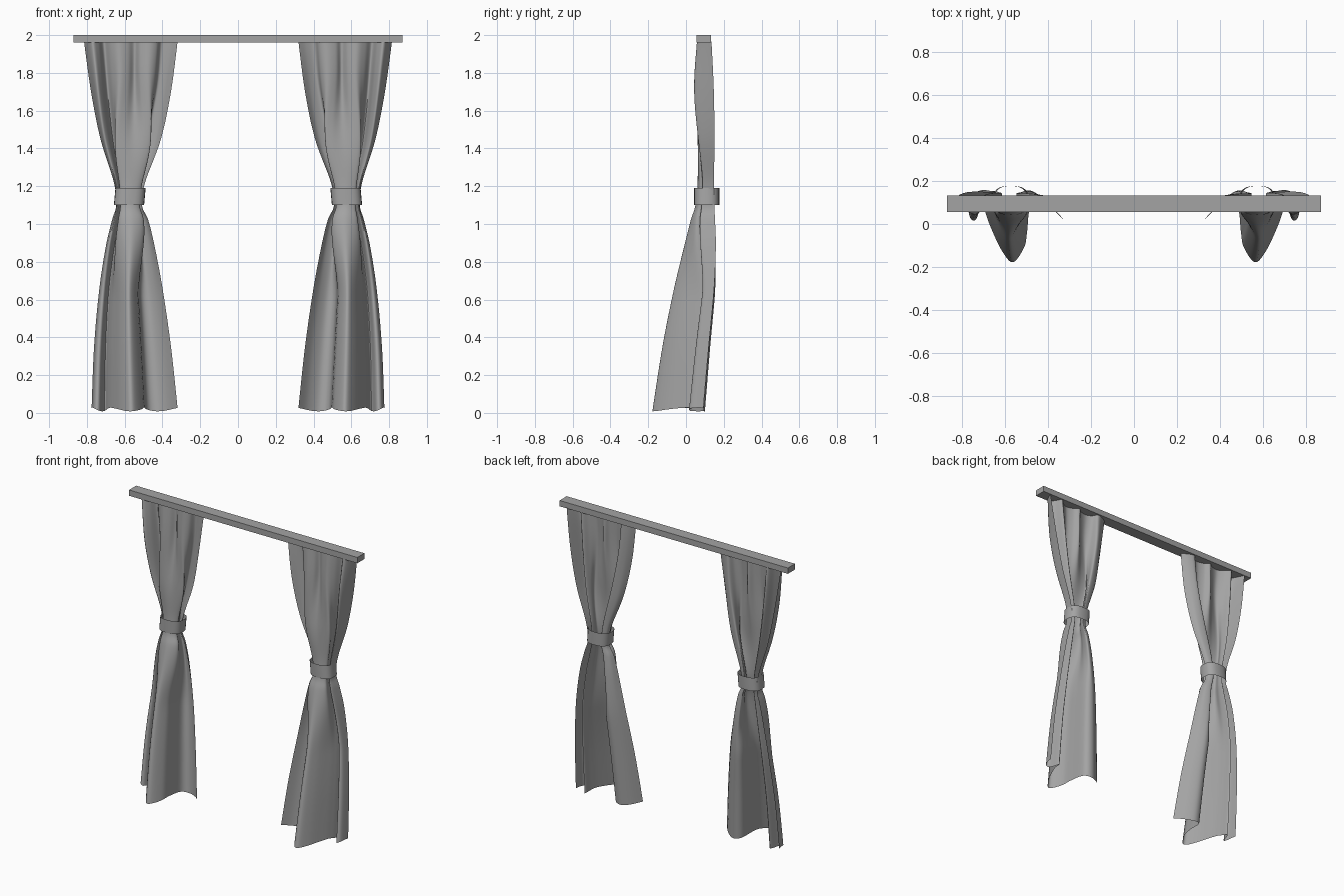
import bpy, bmesh, math
from mathutils import Vector

if "Cube" in bpy.data.objects:
    bpy.data.objects.remove(bpy.data.objects["Cube"], do_unlink=True)


def flat_material(name, value):
    mat = bpy.data.materials.new(name)
    mat.use_nodes = True
    color = (value, value, value, 1)
    mat.diffuse_color = color
    mat.node_tree.nodes["Principled BSDF"].inputs["Base Color"].default_value = color
    return mat


gray = flat_material("neutral gray", 0.37)


def make_object(name, bm, smooth_angle=None):
    mesh = bpy.data.meshes.new(name)
    bm.to_mesh(mesh)
    bm.free()
    mesh.materials.append(gray)
    obj = bpy.data.objects.new(name, mesh)
    bpy.context.collection.objects.link(obj)
    if smooth_angle:
        bpy.ops.object.select_all(action="DESELECT")
        obj.select_set(True)
        bpy.context.view_layer.objects.active = obj
        bpy.ops.object.shade_smooth_by_angle(angle=math.radians(smooth_angle))
    return obj


def spline(points, t):
    """Catmull-Rom through the points, t from 0 to 1."""
    pts = [Vector(p) for p in points]
    n = len(pts) - 1
    i = min(int(t * n), n - 1)
    f = t * n - i
    a, b, c, d = pts[max(i - 1, 0)], pts[i], pts[i + 1], pts[min(i + 2, n)]
    return b + 0.5 * f * (c - a + f * (2 * a - 5 * b + 4 * c - d + f * (3 * (b - c) + d - a)))


# Fold outlines across the cloth, inner edge to outer edge, in unit width and depth
TOP = [(0, .35), (.08, .7), (.17, .85), (.22, .4), (.3, .2), (.4, .35), (.46, .65),
       (.53, .35), (.63, .2), (.72, .5), (.79, .9), (.85, .3), (.92, 0), (1, 1)]
WAIST = [(0, .55), (.08, .8), (.28, .88), (.2, .5), (.08, .25), (.2, .08), (.45, 0),
         (.68, .05), (.84, .2), (.76, .6), (.8, .9), (.88, .4), (.96, .35), (1, .95)]
HEM = [(0, .68), (.11, .88), (.25, 1), (.36, .9), (.39, .5), (.42, .25), (.535, 0),
       (.65, .2), (.76, .58), (.81, .8), (.85, .98), (.91, .72), (.97, .74), (1, .97)]

# Height, inner x, outer x, front y, back y
PROFILE = [(1.965, .32, .815, .06, .135), (1.7, .355, .778, .042, .148),
           (1.45, .408, .728, .045, .154), (1.22, .492, .657, .06, .153),
           (1.1, .508, .645, .05, .155), (1.02, .475, .667, .025, .16),
           (.88, .441, .7, -.01, .165), (.65, .398, .735, -.065, .155),
           (.35, .355, .762, -.125, .128), (.018, .32, .775, -.178, .1)]
ROWS, COLS = 72, 78


def ease(t):
    t = max(0, min(1, t))
    return t * t * (3 - 2 * t)


def curtain(name, side):
    bm = bmesh.new()
    rows = []
    for r in range(ROWS + 1):
        z, x0, x1, y0, y1 = spline(PROFILE, r / ROWS)
        row = []
        for c in range(COLS + 1):
            t = c / COLS
            top, waist, hem = (spline(s, t) for s in (TOP, WAIST, HEM))
            if z > 1.15:
                uv = waist.lerp(top, ease((z - 1.15) / .7))
            else:
                uv = waist.lerp(hem, ease((1.15 - z) / .55))
            wave = .01 * math.sin(t * 19 + 2) * max(0, 1 - z / .4)
            row.append(bm.verts.new((side * (x0 + uv.x * (x1 - x0)),
                                     y0 + uv.y * (y1 - y0), z + wave)))
        rows.append(row)
    for a, b in zip(rows, rows[1:]):
        for c in range(COLS):
            quad = (a[c], b[c], b[c + 1], a[c + 1])
            bm.faces.new(quad if side > 0 else quad[::-1])
    return make_object(name, bm, 60)


def tie_band(name, side):
    """Open loop of cloth around the gathered waist."""
    bm = bmesh.new()
    n = 24
    rings = []
    for z, shift in ((1.1, .004), (1.145, 0), (1.19, -.004)):
        ring = []
        for i in range(n):
            a = math.tau * i / n
            ca, sa = math.cos(a), math.sin(a)
            x = .573 + shift + .08 * math.copysign(abs(ca) ** .75, ca)
            y = .11 + .067 * math.copysign(abs(sa) ** .75, sa)
            ring.append(bm.verts.new((side * x, y, z)))
        rings.append(ring)
    for a, b in zip(rings, rings[1:]):
        for i in range(n):
            j = (i + 1) % n
            quad = (a[i], a[j], b[j], b[i])
            bm.faces.new(quad if side > 0 else quad[::-1])
    return make_object(name, bm, 40)


# Rail across the top
bm = bmesh.new()
bmesh.ops.create_cube(bm, size=1)
for v in bm.verts:
    v.co = Vector((v.co.x * 1.74, .095 + v.co.y * .077, 1.98 + v.co.z * .04))
make_object("curtain_rail", bm)

# Mirrored pair of curtains with their ties
for label, side in (("left", 1), ("right", -1)):
    curtain(label + "_curtain", side)
    tie_band(label + "_tie_band", side)
